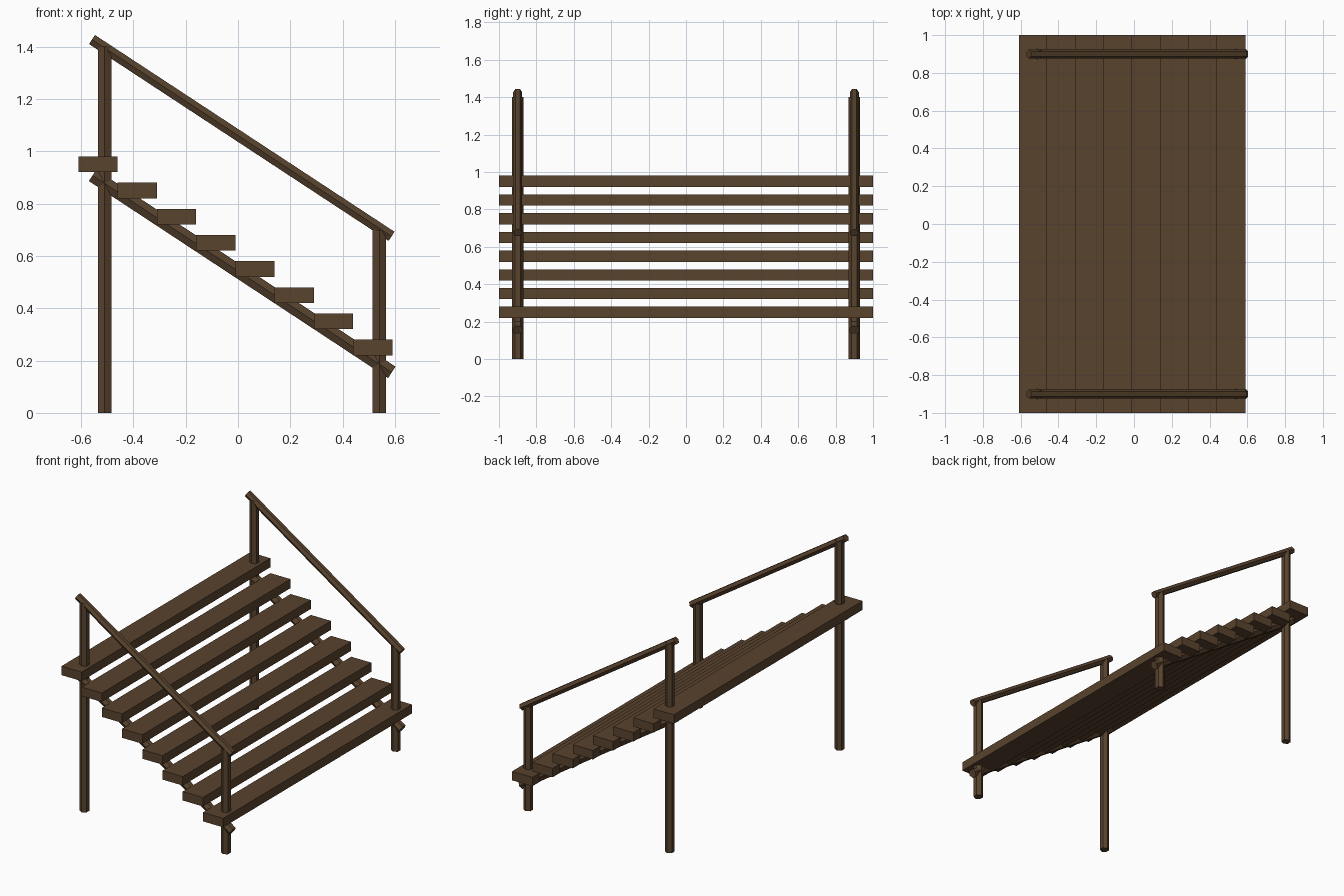
import bpy
from mathutils import Vector, Matrix

if "Cube" in bpy.data.objects:
    bpy.data.objects.remove(bpy.data.objects["Cube"])

wood = bpy.data.materials.new("dark_wood")
wood.diffuse_color = (0.1, 0.056, 0.027, 1)
wood.use_nodes = True
wood.node_tree.nodes["Principled BSDF"].inputs["Base Color"].default_value = wood.diffuse_color


def finish(name):
    ob = bpy.context.object
    ob.name = name
    ob.data.materials.append(wood)
    return ob


def hex_bar(name, start, end, radius):
    """Six-sided bar between two points lying in one x-z plane."""
    a, b = Vector(start), Vector(end)
    axis = (b - a).normalized()
    side = Vector((0, 1, 0))
    bpy.ops.mesh.primitive_cylinder_add(vertices=6, radius=radius, depth=(b - a).length)
    ob = finish(name)
    # corners point along y, so two faces show from the front
    rot = Matrix((side.cross(axis), side, axis)).transposed()
    ob.matrix_world = Matrix.Translation((a + b) / 2) @ rot.to_4x4()
    return ob


# eight full-width treads
for i in range(8):
    bpy.ops.mesh.primitive_cube_add(size=1, location=(0.515 - 0.15 * i, 0, 0.25 + 0.1 * i))
    tread = finish(f"tread_{i + 1}")
    tread.scale = (0.15, 2, 0.06)

# posts, handrail and sloping support on each side
for label, y in (("front", -0.9), ("back", 0.9)):
    hex_bar(f"{label}_tall_post", (-0.51, y, 0), (-0.51, y, 1.4), 0.03)
    hex_bar(f"{label}_short_post", (0.54, y, 0), (0.54, y, 0.7), 0.03)
    hex_bar(f"{label}_handrail", (-0.558, y, 1.427), (0.587, y, 0.675), 0.024)
    hex_bar(f"{label}_stringer", (-0.556, y, 0.908), (0.588, y, 0.155), 0.03)
